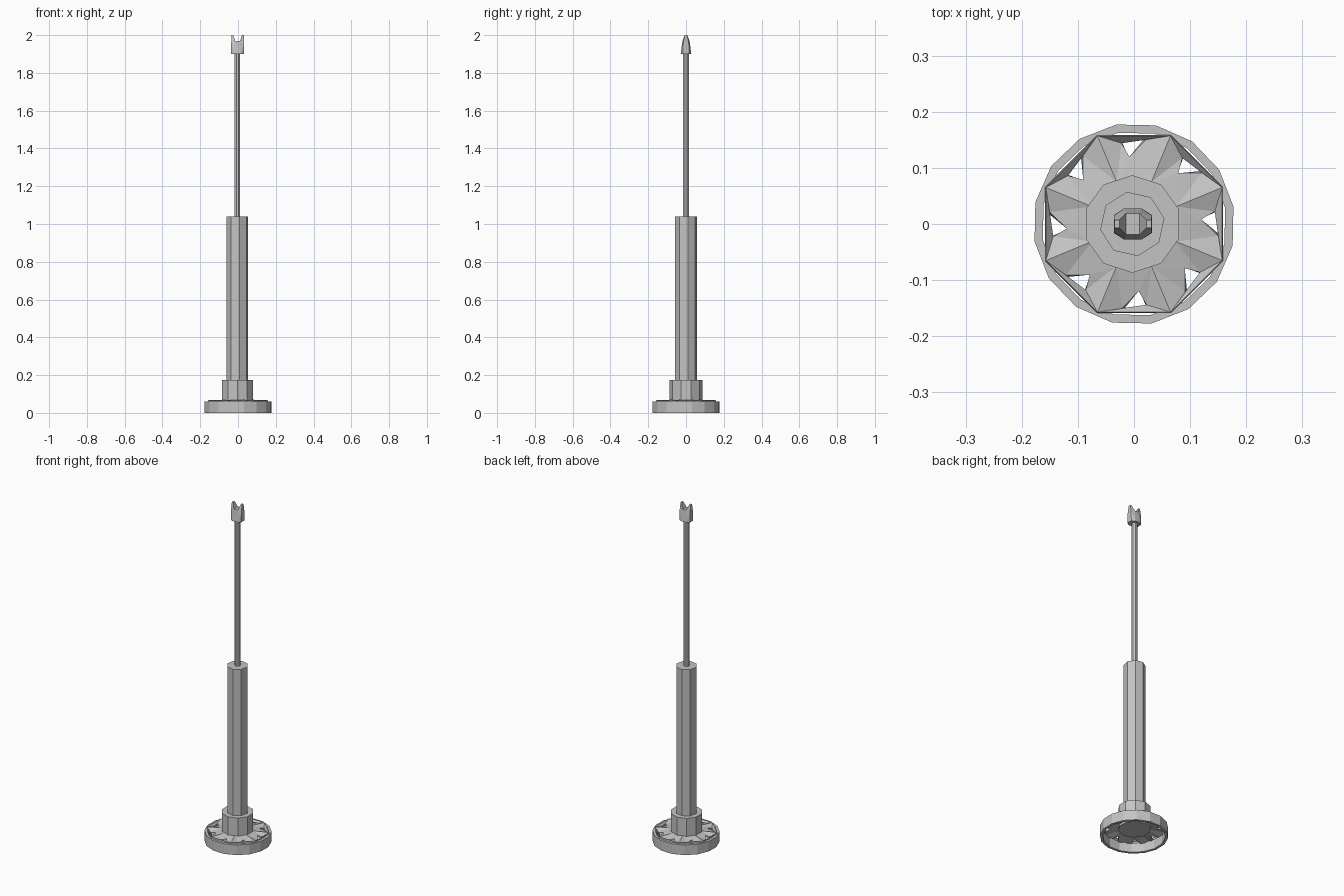
import bpy, bmesh
from math import sin, cos, pi, radians

if "Cube" in bpy.data.objects:
    bpy.data.objects.remove(bpy.data.objects["Cube"])

GREY = (0.55, 0.55, 0.55, 1)
metal = bpy.data.materials.new("plain grey")
metal.use_nodes = True
metal.diffuse_color = GREY
metal.node_tree.nodes["Principled BSDF"].inputs["Base Color"].default_value = GREY


def finish(name, bm):
    bmesh.ops.remove_doubles(bm, verts=bm.verts, dist=0.0002)
    bmesh.ops.recalc_face_normals(bm, faces=bm.faces)
    mesh = bpy.data.meshes.new(name)
    bm.to_mesh(mesh)
    bm.free()
    mesh.materials.append(metal)
    obj = bpy.data.objects.new(name, mesh)
    bpy.context.collection.objects.link(obj)
    return obj


def polar(r, degrees, z):
    return (r * cos(radians(degrees)), r * sin(radians(degrees)), z)


def column(name, r, z0, z1, sides, turn=0, x=-0.003):
    bm = bmesh.new()
    rings = []
    for z in (z0, z1):
        ring = []
        for i in range(sides):
            px, py, pz = polar(r, turn + 360 * i / sides, z)
            ring.append(bm.verts.new((px + x, py, pz)))
        bm.faces.new(ring)
        rings.append(ring)
    low, high = rings
    for i in range(sides):
        j = (i + 1) % sides
        bm.faces.new((low[i], low[j], high[j], high[i]))
    return finish(name, bm)


# base rim: a low faceted band, open in the middle
bm = bmesh.new()
profile = [(0.18, 0), (0.18, 0.06), (0.165, 0.06), (0.165, 0)]
sides = 16
loops = [[bm.verts.new(polar(r, 10 + 360 * i / sides, z)) for r, z in profile]
         for i in range(sides)]
for i in range(sides):
    a, b = loops[i], loops[(i + 1) % sides]
    for k in range(4):
        m = (k + 1) % 4
        bm.faces.new((a[k], b[k], b[m], a[m]))
finish("base_rim", bm)

# base plate: eight sectors, each with a triangular opening
bm = bmesh.new()
for s in range(8):
    mid = 45 * s
    i0, i1 = [bm.verts.new(polar(0.08, mid + d, 0.058)) for d in (-22.5, 22.5)]
    o0, o1 = [bm.verts.new(polar(0.172, mid + d, 0.055)) for d in (-22.5, 22.5)]
    tip = bm.verts.new(polar(0.118, mid + 4, 0.05))
    h0 = bm.verts.new(polar(0.158, mid - 8, 0.045))
    h1 = bm.verts.new(polar(0.152, mid + 9, 0.045))
    for face in ((i0, i1, tip), (i0, tip, h0), (i0, h0, o0),
                 (i1, o1, h1), (i1, h1, tip), (o0, h0, h1, o1)):
        bm.faces.new(face)
plate = finish("base_plate", bm)
thick = plate.modifiers.new("thickness", "SOLIDIFY")
thick.thickness = 0.012
thick.offset = -1

# stacked upright parts
column("collar", 0.087, 0.045, 0.175, 10, 18)
column("sleeve", 0.058, 0.17, 1.04, 8, 10)
column("rod", 0.016, 1.03, 1.93, 8, 22.5)

# forked head: notched outline given depth that narrows toward the prongs
bm = bmesh.new()
half = [(0.015, 1.9, 0.028), (0.034, 1.9, 0.016), (0.034, 1.95, 0.015),
        (0.033, 2.0, 0.007), (0.024, 2.0, 0.007), (0.012, 1.968, 0.019)]
outline = half + [(-x, z, y) for x, z, y in reversed(half)]
front = [bm.verts.new((x - 0.002, -y, z)) for x, z, y in outline]
back = [bm.verts.new((x - 0.002, y, z)) for x, z, y in outline]
n = len(outline)
for i in range(n):
    j = (i + 1) % n
    bm.faces.new((front[i], front[j], back[j], back[i]))
for side in (front, back):
    bm.faces.new((side[0], side[5], side[6], side[11]))
    for a, b in ((0, 5), (11, 6)):
        step = 1 if b == 5 else -1
        p = [side[a + step * k] for k in range(6)]
        bm.faces.new((p[0], p[1], p[2]))
        bm.faces.new((p[0], p[2], p[5]))
        bm.faces.new((p[2], p[3], p[4], p[5]))
finish("forked_head", bm)
